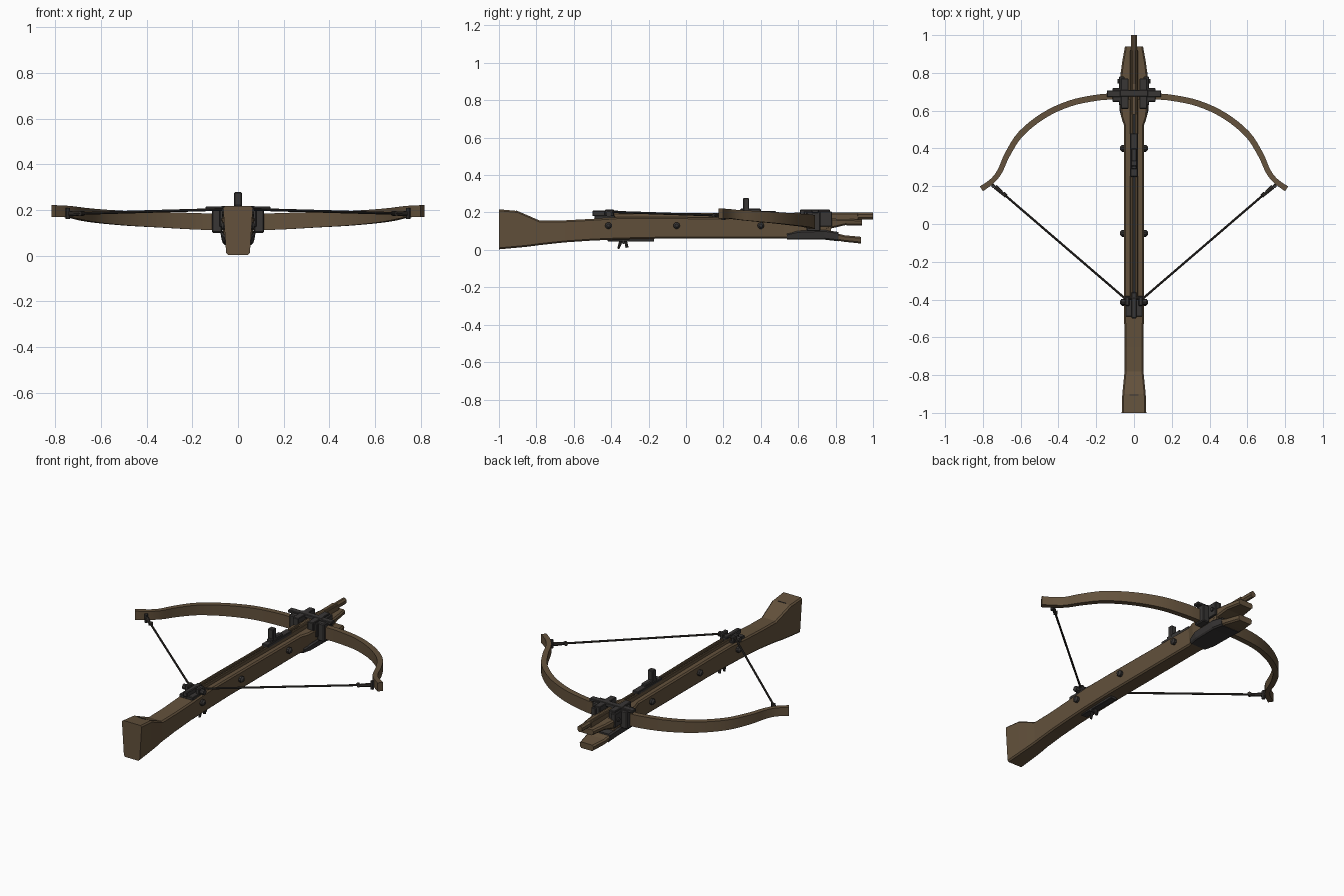
import bpy, bmesh, math
from mathutils import Vector


def material(name, rgb):
    m = bpy.data.materials.new(name)
    m.diffuse_color = (*rgb, 1)
    return m


WOOD = material("brown wood", (0.125, 0.083, 0.045))
IRON = material("dark iron", (0.040, 0.037, 0.036))
CORD = material("dark cord", (0.035, 0.030, 0.026))


def finish(name, bm, mat, smooth=False):
    bmesh.ops.recalc_face_normals(bm, faces=bm.faces)
    me = bpy.data.meshes.new(name)
    bm.to_mesh(me)
    bm.free()
    me.materials.append(mat)
    ob = bpy.data.objects.new(name, me)
    bpy.context.collection.objects.link(ob)
    if smooth:
        for o in bpy.context.selected_objects:
            o.select_set(False)
        ob.select_set(True)
        bpy.context.view_layer.objects.active = ob
        bpy.ops.object.shade_smooth_by_angle(angle=math.radians(35))
    return ob


def skin(name, rings, mat, smooth=False):
    """Join rings of points into a closed, capped body."""
    bm = bmesh.new()
    vs = [[bm.verts.new(p) for p in r] for r in rings]
    n = len(vs[0])
    for a, b in zip(vs, vs[1:]):
        for i in range(n):
            bm.faces.new((a[i], a[(i + 1) % n], b[(i + 1) % n], b[i]))
    bm.faces.new(vs[0])
    bm.faces.new(vs[-1])
    return finish(name, bm, mat, smooth)


def loft(name, stations, mat, c=0.008):
    """Stations along y: (y, top half width, bottom half width, z low, z high)."""
    rings = []
    for y, wt, wb, z0, z1 in stations:
        rings.append([(-wb + c, y, z0), (wb - c, y, z0), (wb, y, z0 + c), (wt, y, z1 - c),
                      (wt - c, y, z1), (-wt + c, y, z1), (-wt, y, z1 - c), (-wb, y, z0 + c)])
    return skin(name, rings, mat)


def box(name, x, y, z, mat, bevel=0.003):
    bm = bmesh.new()
    bmesh.ops.create_cube(bm, size=1)
    for v in bm.verts:
        v.co = [r[0] + (k + 0.5) * (r[1] - r[0]) for r, k in zip((x, y, z), v.co)]
    ob = finish(name, bm, mat)
    if bevel:
        m = ob.modifiers.new("bevel", "BEVEL")
        m.width, m.segments = bevel, 1
    return ob


def rod(name, a, b, r, mat, n=10, r2=None):
    a, b = Vector(a), Vector(b)
    q = (b - a).to_track_quat("Z", "Y")
    ang = [2 * math.pi * i / n for i in range(n)]
    rings = [[p + q @ Vector((k * math.cos(t), k * math.sin(t), 0)) for t in ang]
             for p, k in ((a, r), (b, r if r2 is None else r2))]
    return skin(name, rings, mat, True)


# Wooden stock: flared butt, straight tiller, wider nose
loft("stock", [(-1.0, 0.065, 0.052, 0.003, 0.217), (-0.9, 0.062, 0.05, 0.012, 0.208),
               (-0.84, 0.056, 0.048, 0.018, 0.182), (-0.78, 0.05, 0.045, 0.026, 0.156),
               (-0.65, 0.05, 0.045, 0.04, 0.158), (-0.5, 0.052, 0.045, 0.05, 0.166),
               (-0.35, 0.054, 0.046, 0.056, 0.176), (-0.15, 0.054, 0.046, 0.06, 0.176),
               (0.52, 0.052, 0.046, 0.06, 0.17), (0.57, 0.069, 0.06, 0.06, 0.17),
               (0.62, 0.072, 0.064, 0.06, 0.17), (0.775, 0.072, 0.066, 0.06, 0.168)], WOOD)
# Forked nose
loft("upper_nose_prong", [(0.75, 0.072, 0.07, 0.108, 0.168), (0.79, 0.071, 0.069, 0.118, 0.167),
                          (0.85, 0.064, 0.062, 0.132, 0.165), (0.94, 0.048, 0.046, 0.13, 0.163)], WOOD)
loft("lower_nose_prong", [(0.75, 0.07, 0.066, 0.06, 0.104), (0.79, 0.069, 0.065, 0.052, 0.093),
                          (0.85, 0.063, 0.06, 0.043, 0.078), (0.935, 0.046, 0.044, 0.034, 0.07)], WOOD)

# Grooved bolt track
box("track_base", (-0.02, 0.02), (-0.42, 0.92), (0.16, 0.182), WOOD, 0)
box("track_groove", (-0.006, 0.006), (-0.38, 0.60), (0.18, 0.184), IRON, 0)
for s in (-1, 1):
    xs = sorted((s * 0.006, s * 0.02))
    box("track_rail", xs, (-0.4, 0.92), (0.178, 0.196), WOOD, 0.003)
loft("track_nose", [(0.58, 0.017, 0.017, 0.162, 0.2), (1.0, 0.016, 0.016, 0.163, 0.199)], WOOD, 0.01)

# Bow: swept box section along a smoothed, mirrored curve
# Each entry: x, y, z centre, half height, half thickness
half = [(0.1, 0.675, 0.148, 0.036, 0.016), (0.2, 0.668, 0.151, 0.036, 0.016),
        (0.34, 0.638, 0.157, 0.034, 0.016), (0.48, 0.573, 0.163, 0.032, 0.016),
        (0.60, 0.476, 0.172, 0.030, 0.016), (0.67, 0.368, 0.180, 0.028, 0.015),
        (0.71, 0.280, 0.187, 0.026, 0.014), (0.75, 0.228, 0.193, 0.025, 0.014),
        (0.808, 0.186, 0.195, 0.026, 0.015)]
ctrl = [(-p[0], *p[1:]) for p in reversed(half)] + half
path = []
for i in range(len(ctrl) - 1):
    p0, p1, p2, p3 = (ctrl[min(max(k, 0), len(ctrl) - 1)] for k in (i - 1, i, i + 1, i + 2))
    for t in (0, 0.25, 0.5, 0.75):
        path.append([0.5 * (2 * b + (c - a) * t + (2 * a - 5 * b + 4 * c - d) * t * t
                            + (3 * b - a - 3 * c + d) * t ** 3) for a, b, c, d in zip(p0, p1, p2, p3)])
path.append(list(ctrl[-1]))
rings = []
for i, (x, y, z, h, w) in enumerate(path):
    a, b = path[max(i - 1, 0)], path[min(i + 1, len(path) - 1)]
    nrm = Vector((a[1] - b[1], b[0] - a[0], 0)).normalized() * w
    o = Vector((x, y, z))
    up = Vector((0, 0, h))
    rings.append([o + nrm + up, o - nrm + up, o - nrm - up, o + nrm - up])
skin("bow", rings, WOOD, True)

# Bowstring with bound loops and pegs at the tips
for s in (-1, 1):
    rod("bowstring", (s * 0.75, 0.21, 0.183), (s * 0.05, -0.392, 0.203), 0.006, CORD, 8)
    rod("string_binding", (s * 0.735, 0.197, 0.183), (s * 0.685, 0.152, 0.184), 0.012, CORD, 8, 0.008)
    rod("string_knot", (s * 0.692, 0.148, 0.185), (s * 0.677, 0.163, 0.185), 0.011, CORD, 8)
    rod("tip_peg", (s * 0.745, 0.2, 0.16), (s * 0.745, 0.2, 0.208), 0.01, IRON, 8)
rod("bowstring_middle", (-0.055, -0.392, 0.203), (0.055, -0.392, 0.203), 0.008, CORD, 8)

# Bow clamp: side cheeks, wings, top straps and lower nose sheath
for s in (-1, 1):
    def sx(a, b):
        return sorted((s * a, s * b))
    box("clamp_cheek", sx(0.05, 0.08), (0.63, 0.78), (0.125, 0.205), IRON)
    box("clamp_block", sx(0.07, 0.115), (0.645, 0.72), (0.1, 0.205), IRON, 0.005)
    box("clamp_wing", sx(0.06, 0.143), (0.672, 0.708), (0.198, 0.215), IRON)
    box("clamp_top_rail", sx(0.03, 0.068), (0.61, 0.77), (0.163, 0.215), IRON)
    rod("clamp_rivet", (s * 0.078, 0.755, 0.165), (s * 0.088, 0.755, 0.165), 0.012, IRON, 8)
box("clamp_bridge", (-0.075, 0.075), (0.675, 0.71), (0.195, 0.217), IRON)
loft("nose_sheath", [(0.54, 0.06, 0.056, 0.057, 0.088), (0.6, 0.076, 0.068, 0.055, 0.102),
                     (0.74, 0.077, 0.07, 0.055, 0.107), (0.815, 0.069, 0.066, 0.046, 0.096)], IRON)

# Sight: base plate with upright block
box("sight_base", (-0.02, 0.02), (0.25, 0.48), (0.185, 0.207), IRON)
box("sight_hump", (-0.016, 0.016), (0.29, 0.40), (0.2, 0.222), IRON, 0.005)
box("sight_post", (-0.017, 0.017), (0.305, 0.337), (0.2, 0.278), IRON, 0.004)

# String catch on top of the tiller
box("catch_plate", (-0.045, 0.045), (-0.49, -0.38), (0.165, 0.184), IRON)
box("catch_tongue", (-0.014, 0.014), (-0.5, -0.36), (0.18, 0.21), IRON, 0.004)
for s in (-1, 1):
    box("catch_claw", sorted((s * 0.024, s * 0.048)), (-0.435, -0.385), (0.178, 0.216), IRON, 0.005)
    rod("catch_pin_end", (s * 0.045, -0.412, 0.192), (s * 0.07, -0.412, 0.192), 0.016, IRON, 8)

# Side bolts with domed heads
for y in (-0.415, -0.05, 0.4):
    for s in (-1, 1):
        rod("side_bolt", (s * 0.045, y, 0.13), (s * 0.064, y, 0.13), 0.018, IRON, 10)
        rod("side_bolt_head", (s * 0.064, y, 0.13), (s * 0.073, y, 0.13), 0.018, IRON, 10, 0.009)

# Trigger plate and trigger prongs underneath
box("trigger_plate", (-0.02, 0.02), (-0.42, -0.17), (0.046, 0.062), IRON, 0.002)
rod("trigger", (0, -0.345, 0.055), (0, -0.362, 0.006), 0.010, IRON, 8, 0.006)
rod("trigger_guard_stub", (0, -0.325, 0.055), (0, -0.315, 0.012), 0.008, IRON, 8)
rod("trigger_pin", (-0.024, -0.335, 0.04), (0.024, -0.335, 0.04), 0.008, IRON, 8)

# Butt joint line
box("butt_seam", (-0.025, 0.025), (-0.908, -0.903), (0.205, 0.2105), IRON, 0)
